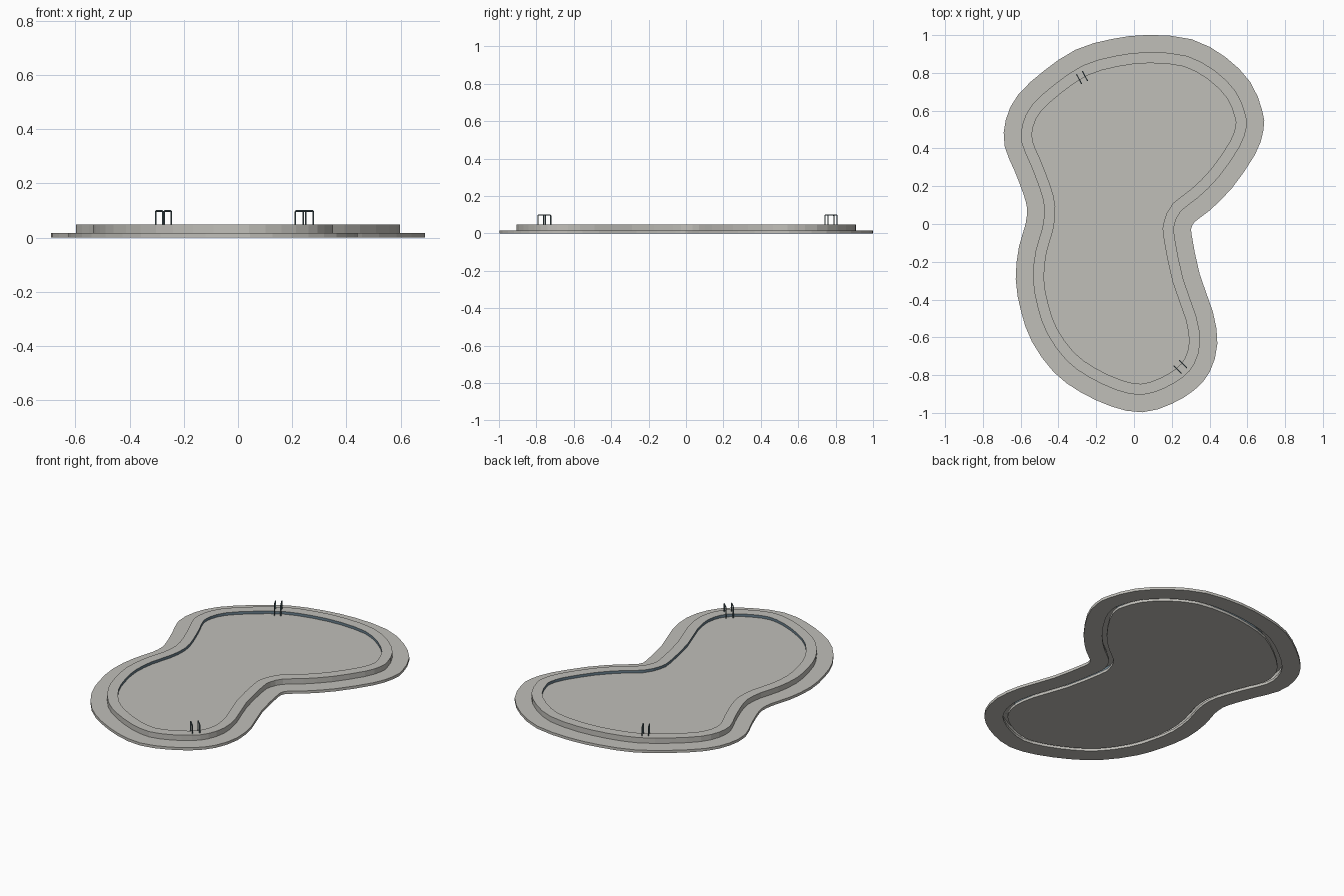
import bpy, bmesh
from mathutils import Vector

if "Cube" in bpy.data.objects:
    bpy.data.objects.remove(bpy.data.objects["Cube"])

def material(name, rgb):
    m = bpy.data.materials.new(name)
    m.diffuse_color = (*rgb, 1)
    m.use_nodes = True
    m.node_tree.nodes["Principled BSDF"].inputs["Base Color"].default_value = m.diffuse_color
    return m

stone = material("light grey stone", (0.53, 0.52, 0.485))
tile = material("slate blue tile", (0.14, 0.21, 0.26))
steel = material("dark teal steel", (0.11, 0.17, 0.19))

# Outer edge of the raised coping, clockwise from the top
OUTLINE = [(.08, .91), (.28, .89), (.43, .81), (.54, .70), (.59, .58), (.595, .51),
           (.56, .41), (.45, .25), (.34, .14), (.25, .07), (.215, 0), (.215, -.07),
           (.26, -.29), (.33, -.49), (.35, -.63), (.32, -.74), (.26, -.81),
           (.16, -.87), (.04, -.905), (-.09, -.88), (-.24, -.81), (-.36, -.72),
           (-.46, -.58), (-.51, -.44), (-.535, -.29), (-.52, -.14), (-.485, -.02),
           (-.475, .09), (-.50, .19), (-.55, .32), (-.595, .43), (-.59, .53),
           (-.54, .63), (-.42, .74), (-.27, .84), (-.10, .89)]

def rounded(pts):
    """Add a Catmull-Rom midpoint between each pair of points."""
    out = []
    n = len(pts)
    for i in range(n):
        a, b, c, d = (pts[(i + k) % n] for k in (-1, 0, 1, 2))
        out += [b, (b + c) * 0.5625 - (a + d) * 0.0625]
    return out

POINTS = rounded([Vector(p) for p in reversed(OUTLINE)])

def offset_loop(d):
    """Outline moved outward by d with mitred corners."""
    out = []
    n = len(POINTS)
    for i, p in enumerate(POINTS):
        t1 = (p - POINTS[i - 1]).normalized()
        t2 = (POINTS[(i + 1) % n] - p).normalized()
        t = (t1 + t2).normalized()
        out.append(p + Vector((t.y, -t.x)) * d / max(t.dot(t1), 0.5))
    return out

def finish(bm, name, mats):
    me = bpy.data.meshes.new(name)
    bm.to_mesh(me)
    bm.free()
    for m in mats:
        me.materials.append(m)
    ob = bpy.data.objects.new(name, me)
    bpy.context.collection.objects.link(ob)
    return ob

def loft(name, profile, mats, closed=False, caps=False, tile_strip=None):
    """Sweep a profile of (offset, height) pairs around the outline."""
    bm = bmesh.new()
    rings = [[bm.verts.new((p.x, p.y, z)) for p in offset_loop(d)] for d, z in profile]
    n = len(POINTS)
    for k in range(len(rings) if closed else len(rings) - 1):
        a, b = rings[k], rings[(k + 1) % len(rings)]
        for i in range(n):
            j = (i + 1) % n
            f = bm.faces.new((a[i], a[j], b[j], b[i]))
            f.material_index = 1 if k == tile_strip else 0
    if caps:
        bm.faces.new(rings[-1])
        bm.faces.new(rings[0][::-1])
    return finish(bm, name, mats)

# Surrounding deck
loft("deck", [(.091, 0), (.091, .016), (-.01, .016), (-.01, 0)], [stone], closed=True)
# Raised coping, open underneath, tiled on the pool side
loft("coping", [(0, .016), (0, .048), (-.058, .048), (-.058, .015)], [stone, tile], tile_strip=2)
# Pool floor, stepped up inside the coping
loft("pool_floor", [(-.035, 0), (-.035, .016), (-.057, .016), (-.057, .032)], [stone], caps=True)

# Ladder handrails: pairs of arches straddling the pool edge
def bar(bm, a, b, r=0.0032):
    axis = b - a
    rot = axis.to_track_quat('Z', 'Y').to_matrix().to_4x4()
    rot.translation = (a + b) / 2
    bmesh.ops.create_cone(bm, cap_ends=True, segments=6, radius1=r, radius2=r,
                          depth=axis.length, matrix=rot)

def ladder(name, centre, outward, gap):
    bm = bmesh.new()
    c = Vector((*centre, 0))
    o = Vector((*outward, 0)).normalized()
    side = Vector((-o.y, o.x, 0))
    for s in (-1, 1):
        base = c + side * s * gap / 2
        path = [base + o * d + Vector((0, 0, z)) for d, z in
                ((.027, .046), (.027, .095), (.023, .098), (-.023, .098), (-.027, .095), (-.027, .031))]
        for a, b in zip(path, path[1:]):
            bar(bm, a, b)
    finish(bm, name, [steel])

ladder("back_ladder", (-.275, .775), (-.47, .88), .035)
ladder("front_ladder", (.245, -.757), (.7, -.7), .041)
